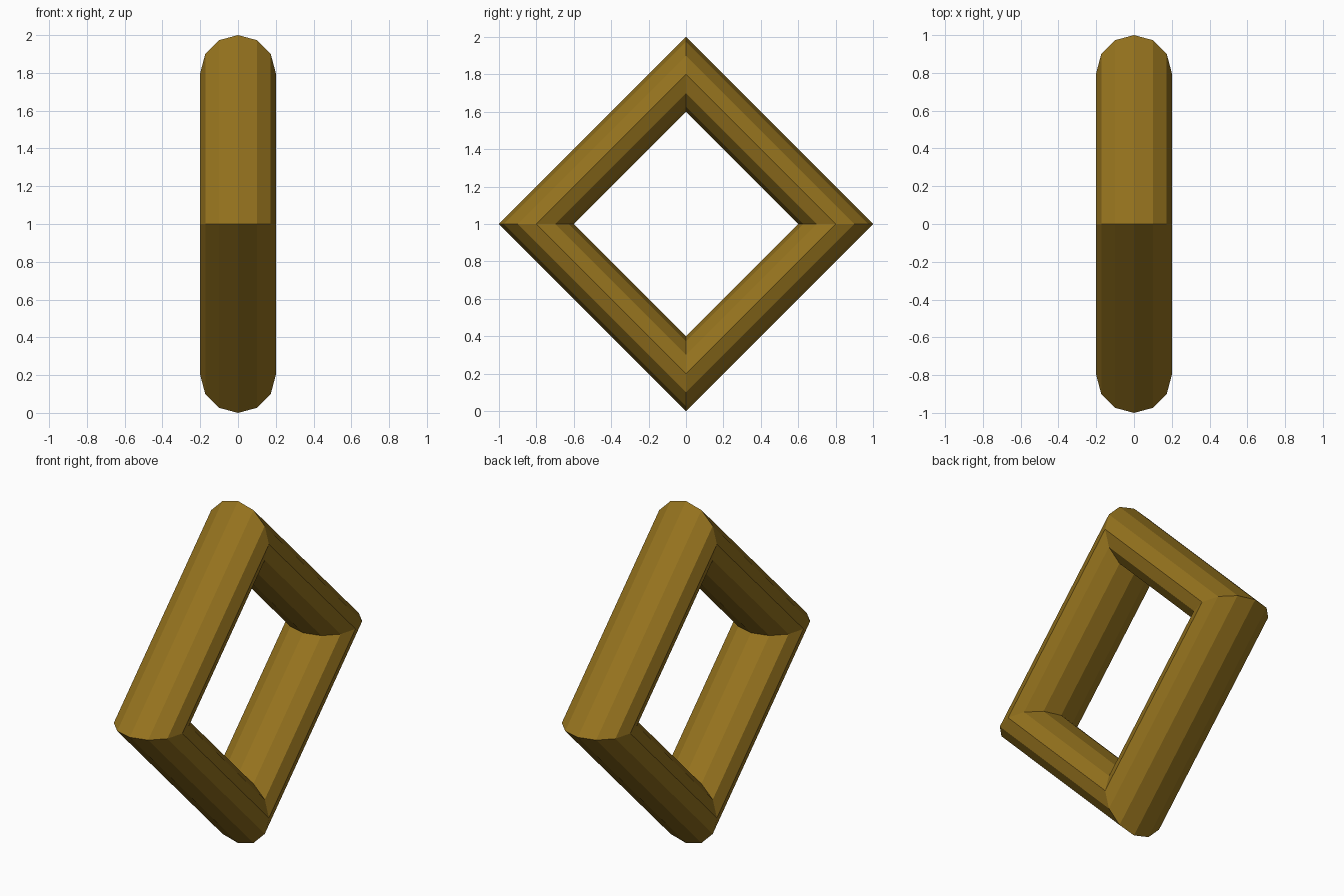
import bpy
import math

if "Cube" in bpy.data.objects:
    bpy.data.objects.remove(bpy.data.objects["Cube"])

# Brown-gold material
mat = bpy.data.materials.new("bronze")
mat.diffuse_color = (0.30, 0.17, 0.013, 1.0)
mat.use_nodes = True
mat.node_tree.nodes["Principled BSDF"].inputs["Base Color"].default_value = mat.diffuse_color

# Four-sided ring with a 12-sided tube, standing on one corner, axis along x
bpy.ops.mesh.primitive_torus_add(
    major_segments=4, minor_segments=12,
    major_radius=0.8, minor_radius=0.2,
    location=(0, 0, 1), rotation=(0, math.pi / 2, 0))
ring = bpy.context.object
ring.name = "diamond_ring"
bpy.ops.object.transform_apply(location=False, rotation=True, scale=True)
bpy.ops.object.shade_flat()
ring.data.materials.append(mat)
